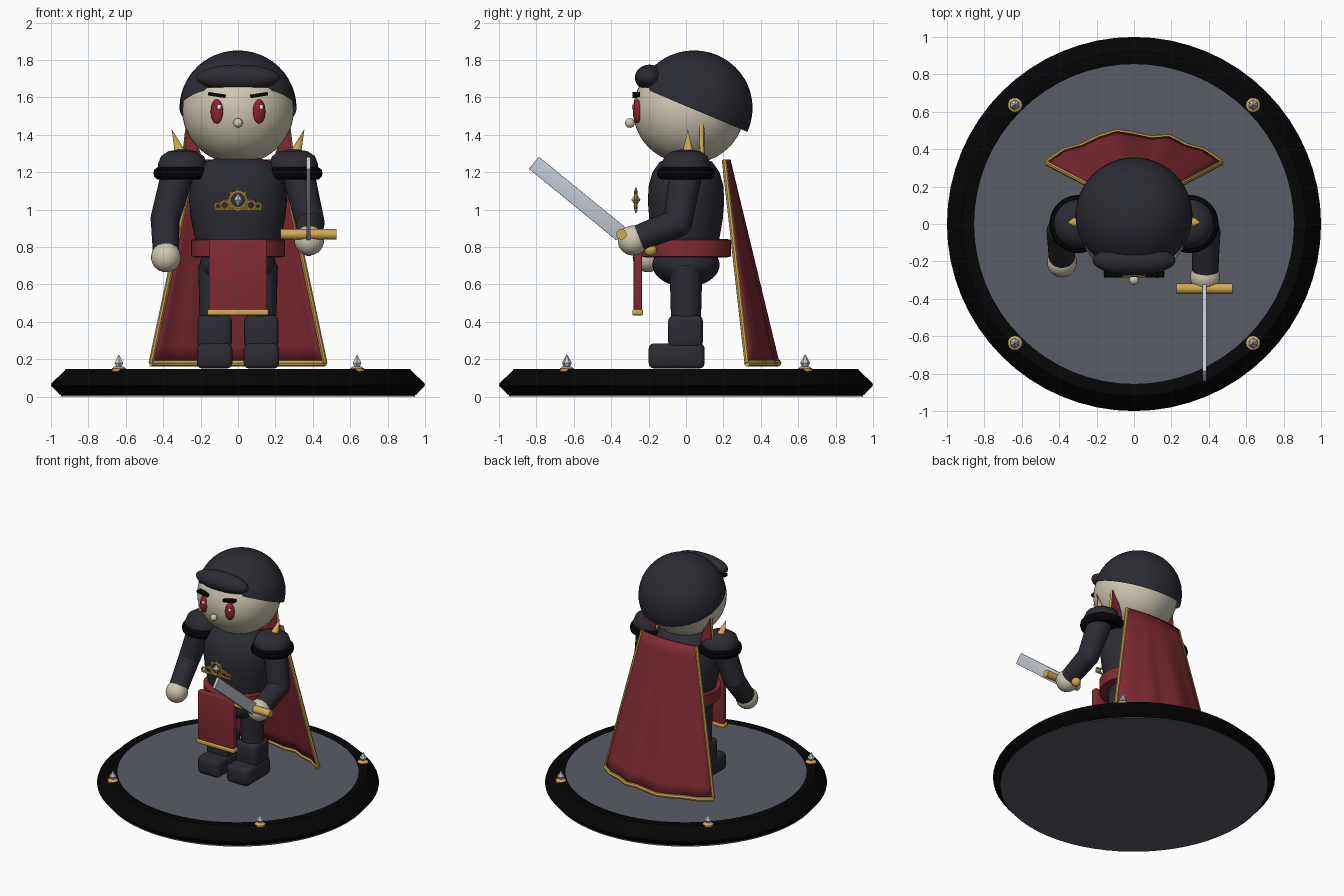
import bpy, bmesh, math
from mathutils import Vector, Matrix

if "Cube" in bpy.data.objects:
    bpy.data.objects.remove(bpy.data.objects["Cube"])


def mat(name, r, g, b):
    m = bpy.data.materials.new(name)
    m.diffuse_color = (r, g, b, 1)
    m.use_nodes = True
    m.node_tree.nodes["Principled BSDF"].inputs["Base Color"].default_value = m.diffuse_color
    return m


ARMOUR = mat("dark armour", 0.024, 0.024, 0.033)
BLACK = mat("black", 0.0015, 0.0015, 0.002)
STONE = mat("grey stone", 0.10, 0.108, 0.128)
RED = mat("red cloth", 0.22, 0.024, 0.034)
GOLD = mat("gold", 0.64, 0.40, 0.085)
SKIN = mat("pale skin", 0.62, 0.57, 0.45)
STEEL = mat("steel", 0.54, 0.59, 0.65)
EYE = mat("eye red", 0.28, 0.015, 0.026)
WHITE = mat("white", 0.85, 0.85, 0.85)


def finish(ob, name, m, smooth=True):
    ob.name = name
    ob.data.materials.clear()
    ob.data.materials.append(m)
    if smooth:
        bpy.ops.object.select_all(action='DESELECT')
        ob.select_set(True)
        bpy.context.view_layer.objects.active = ob
        bpy.ops.object.shade_smooth_by_angle(angle=math.radians(40))
    return ob


def from_bm(bm, name, m, smooth=True):
    me = bpy.data.meshes.new(name)
    bmesh.ops.recalc_face_normals(bm, faces=bm.faces)
    bm.to_mesh(me)
    bm.free()
    ob = bpy.data.objects.new(name, me)
    bpy.context.collection.objects.link(ob)
    return finish(ob, name, m, smooth)


def ball(name, m, loc, r, seg=32, rot=None, cut=None):
    bm = bmesh.new()
    bmesh.ops.create_uvsphere(bm, u_segments=seg, v_segments=seg // 2, radius=1)
    M = Matrix.Translation(loc) @ (rot or Matrix()) @ Matrix.Diagonal((*r, 1))
    bm.transform(M)
    if cut:
        bmesh.ops.bisect_plane(bm, geom=bm.verts[:] + bm.edges[:] + bm.faces[:],
                               plane_co=cut[0], plane_no=cut[1], clear_inner=True)
    return from_bm(bm, name, m)


def rod(name, m, a, b, r1, r2=None, seg=24):
    a, b = Vector(a), Vector(b)
    bm = bmesh.new()
    bmesh.ops.create_cone(bm, cap_ends=True, segments=seg, radius1=r1,
                          radius2=r1 if r2 is None else r2, depth=(b - a).length)
    q = Vector((0, 0, 1)).rotation_difference(b - a).to_matrix().to_4x4()
    bm.transform(Matrix.Translation((a + b) / 2) @ q)
    return from_bm(bm, name, m)


def box(name, m, lo, hi, bevel=0.0, rot=None):
    lo, hi = Vector(lo), Vector(hi)
    bm = bmesh.new()
    bmesh.ops.create_cube(bm, size=1)
    bm.transform(Matrix.Translation((lo + hi) / 2) @ (rot or Matrix()) @ Matrix.Diagonal((*(hi - lo), 1)))
    if bevel:
        bmesh.ops.bevel(bm, geom=bm.edges[:], offset=bevel, segments=3, profile=0.5, affect='EDGES')
    return from_bm(bm, name, m)


def lathe(name, m, prof, loc=(0, 0, 0), sy=1.0, seg=48, closed=False):
    bm = bmesh.new()
    rings = [[bm.verts.new((r * math.cos(2 * math.pi * i / seg) + loc[0],
                            r * sy * math.sin(2 * math.pi * i / seg) + loc[1], z + loc[2]))
              for i in range(seg)] for r, z in prof]
    for p, q in zip(rings, rings[1:] + (rings[:1] if closed else [])):
        for i in range(seg):
            j = (i + 1) % seg
            bm.faces.new((p[i], p[j], q[j], q[i]))
    if not closed:
        bm.faces.new(rings[0])
        bm.faces.new(rings[-1])
    return from_bm(bm, name, m)


def tube(name, m, pts, r, cyclic=False):
    cu = bpy.data.curves.new(name, 'CURVE')
    cu.dimensions = '3D'
    cu.bevel_depth, cu.bevel_resolution, cu.use_fill_caps = r, 2, True
    s = cu.splines.new('POLY')
    s.points.add(len(pts) - 1)
    for p, c in zip(s.points, pts):
        p.co = (*c, 1)
    s.use_cyclic_u = cyclic
    ob = bpy.data.objects.new(name, cu)
    bpy.context.collection.objects.link(ob)
    bpy.ops.object.select_all(action='DESELECT')
    ob.select_set(True)
    bpy.context.view_layer.objects.active = ob
    bpy.ops.object.convert(target='MESH')
    return finish(bpy.context.object, name, m)


# Display base with gem studs
lathe("base_floor", STONE, [(0.95, 0.0), (0.87, 0.144)], seg=64)
lathe("base_rim", BLACK, [(0.93, 0.004), (0.955, 0.012), (1.0, 0.06), (0.995, 0.075), (0.94, 0.125),
                          (0.92, 0.148), (0.86, 0.148), (0.85, 0.14)], seg=64, closed=True)
for sx in (-1, 1):
    for sy in (-1, 1):
        x, y = 0.637 * sx, 0.637 * sy
        lathe("stud_setting", GOLD, [(0.036, 0.135), (0.038, 0.15), (0.022, 0.162)], (x, y, 0), seg=16)
        rod("stud_gem_lower", STEEL, (x, y, 0.15), (x, y, 0.18), 0.01, 0.027, 6)
        rod("stud_gem_upper", STEEL, (x, y, 0.18), (x, y, 0.227), 0.027, 0.0, 6)

# Legs and paired shoulder, collar and face parts
for s in (-1, 1):
    x = 0.125 * s
    box("boot", ARMOUR, (x - 0.095, -0.20, 0.15), (x + 0.095, 0.10, 0.285), 0.03)
    box("greave", ARMOUR, (x - 0.092, -0.095, 0.26), (x + 0.092, 0.09, 0.435), 0.03)
    rod("thigh", ARMOUR, (x, 0, 0.41), (x, 0, 0.70), 0.08, 0.088)
    lathe("pauldron", ARMOUR, [(0.132, 1.2), (0.132, 1.24), (0.115, 1.285), (0.075, 1.312), (0.02, 1.322)],
          (0.297 * s, 0, 0))
    lathe("pauldron_rim", BLACK, [(0.11, 1.17), (0.135, 1.162), (0.15, 1.175), (0.155, 1.195),
                                  (0.15, 1.215), (0.13, 1.228)], (0.297 * s, 0, 0))
    rod("pauldron_spike", GOLD, (0.30 * s, 0.01, 1.28), (0.355 * s, 0.01, 1.43), 0.035, 0.0, 12)
    # Pointed collar plate with gold edging
    pts = [(0.19 * s, 0.085, 1.25), (0.295 * s, 0.085, 1.26), (0.27 * s, 0.08, 1.52)]
    bm = bmesh.new()
    f = bm.faces.new([bm.verts.new(p) for p in pts])
    e = bmesh.ops.extrude_face_region(bm, geom=[f])
    bmesh.ops.translate(bm, vec=(0, 0.016, 0), verts=[v for v in e["geom"] if isinstance(v, bmesh.types.BMVert)])
    from_bm(bm, "collar_point", RED, False)
    tube("collar_edge", GOLD, pts, 0.01, True)
    # Eyes, glints and brows
    tilt = Matrix.Rotation(0.35 * s, 4, 'Z')
    ball("eye", EYE, (0.113 * s, -0.262, 1.525), (0.035, 0.02, 0.065), 20, tilt)
    ball("eye_glint", WHITE, (0.113 * s + 0.012, -0.283, 1.548), (0.011, 0.006, 0.014), 12)
    box("brow", BLACK, (0.065 * s if s > 0 else -0.16, -0.285, 1.603),
        (0.16 if s > 0 else -0.065, -0.245, 1.622), 0, Matrix.Rotation(-0.15 * s, 4, 'Y'))

# Torso, hips, belt and tabard
lathe("torso", ARMOUR, [(0.21, 0.76), (0.228, 0.84), (0.252, 0.95), (0.262, 1.05), (0.255, 1.13),
                        (0.23, 1.2), (0.18, 1.255), (0.10, 1.28)], sy=0.78)
ball("hips", ARMOUR, (0, 0, 0.705), (0.205, 0.18, 0.118))
lathe("belt", RED, [(0.23, 0.745), (0.25, 0.75), (0.25, 0.838), (0.23, 0.842)], sy=0.96)
box("tabard", RED, (-0.155, -0.28, 0.45), (0.155, -0.235, 0.842), 0.006)
box("tabard_trim", GOLD, (-0.163, -0.287, 0.435), (0.163, -0.23, 0.467), 0.008)

# Chest emblem: ring, rays, scrolls and gem
C = Vector((0, -0.268, 1.05))


def ring(name, cx, cz, r, t, n=20):
    tube(name, GOLD, [C + Vector((cx + r * math.cos(2 * math.pi * i / n), 0,
                                  cz + r * math.sin(2 * math.pi * i / n))) for i in range(n)], t, True)


ring("emblem_ring", 0, 0, 0.044, 0.009)
for i in range(8):
    d = Vector((math.cos(i * math.pi / 4), 0, math.sin(i * math.pi / 4)))
    rod("emblem_ray", GOLD, C + d * 0.045, C + d * 0.068, 0.010, 0.003, 8)
for s in (-1, 1):
    ring("emblem_scroll", 0.07 * s, -0.028, 0.022, 0.008)
    ring("emblem_scroll_end", 0.107 * s, -0.033, 0.016, 0.007)
tube("emblem_bar", GOLD, [C + Vector((-0.125, 0, -0.05)), C + Vector((0.125, 0, -0.05))], 0.007)
rod("emblem_gem_top", STEEL, C, C + Vector((0, 0, 0.04)), 0.026, 0, 6)
rod("emblem_gem_bottom", STEEL, C, C - Vector((0, 0, 0.036)), 0.026, 0, 6)

# Head, hair and nose
ball("head", SKIN, (0, 0.015, 1.53), (0.298, 0.298, 0.285), 48)
ball("hair", ARMOUR, (0, 0.043, 1.543), (0.313, 0.313, 0.308), 48, None,
     ((0, 0.02, 1.545), (0, 0.42, 1.0)))
ball("fringe", ARMOUR, (0, -0.195, 1.705), (0.222, 0.078, 0.07), 32)
ball("nose", SKIN, (0, -0.30, 1.463), (0.026, 0.026, 0.026), 16)

# Arms and hands
for sh, el, ha in (((-0.32, 0, 1.2), (-0.39, -0.04, 0.95), (-0.385, -0.205, 0.745)),
                   ((0.32, 0, 1.2), (0.385, -0.045, 0.93), (0.38, -0.285, 0.835))):
    rod("upper_arm", ARMOUR, sh, el, 0.088, 0.078)
    ball("elbow", ARMOUR, el, (0.078, 0.078, 0.078), 24)
    rod("forearm", ARMOUR, el, Vector(el).lerp(Vector(ha), 0.85), 0.077, 0.07)
    ball("hand", SKIN, ha, (0.08, 0.08, 0.08), 28)

# Sword
d = Vector((0, -0.48, 0.392)).normalized()
G = Vector((0.377, -0.345, 0.868))
tip = G + d * 0.605
mid = (G + tip) / 2
half = Vector((0.011, 0.302, 0.042))
box("sword_blade", STEEL, mid - half, mid + half, 0.003, Matrix.Rotation(-math.atan2(0.392, 0.48), 4, 'X'))
rod("sword_guard", GOLD, G - Vector((0.15, 0, 0)), G + Vector((0.15, 0, 0)), 0.028)
pommel = Vector((0.377, -0.19, 0.785))
rod("sword_grip", GOLD, G, pommel, 0.024)
ball("sword_pommel", GOLD, pommel, (0.034, 0.034, 0.034), 20)

# Cape with wavy hem and gold trim
HEM = [0.33, 0.395, 0.42, 0.465, 0.495, 0.48, 0.46, 0.468, 0.42, 0.395, 0.33]


def cape_pt(u, v):
    t = min((u + 1) * 5, 9.9999)
    k = int(t)
    y1 = HEM[k] + (HEM[k + 1] - HEM[k]) * (t - k) - 0.004
    y0 = 0.205 + 0.025 * (1 - u * u)
    return Vector((u * (0.235 + 0.23 * v), y0 + (y1 - y0) * v, 1.265 - 1.085 * v))


NU, NV = 20, 12
bm = bmesh.new()
g = [[bm.verts.new(cape_pt(-1 + 2 * i / NU, j / NV)) for i in range(NU + 1)] for j in range(NV + 1)]
for j in range(NV):
    for i in range(NU):
        bm.faces.new((g[j][i], g[j][i + 1], g[j + 1][i + 1], g[j + 1][i]))
cape = from_bm(bm, "cape", RED)
sol = cape.modifiers.new("thickness", 'SOLIDIFY')
sol.thickness, sol.offset = 0.018, 0
tube("cape_hem_trim", GOLD, [cape_pt(-1 + 2 * i / NU, 1) for i in range(NU + 1)], 0.019)
for s in (-1, 1):
    tube("cape_side_trim", GOLD, [cape_pt(s, j / NV) for j in range(NV + 1)], 0.014)
